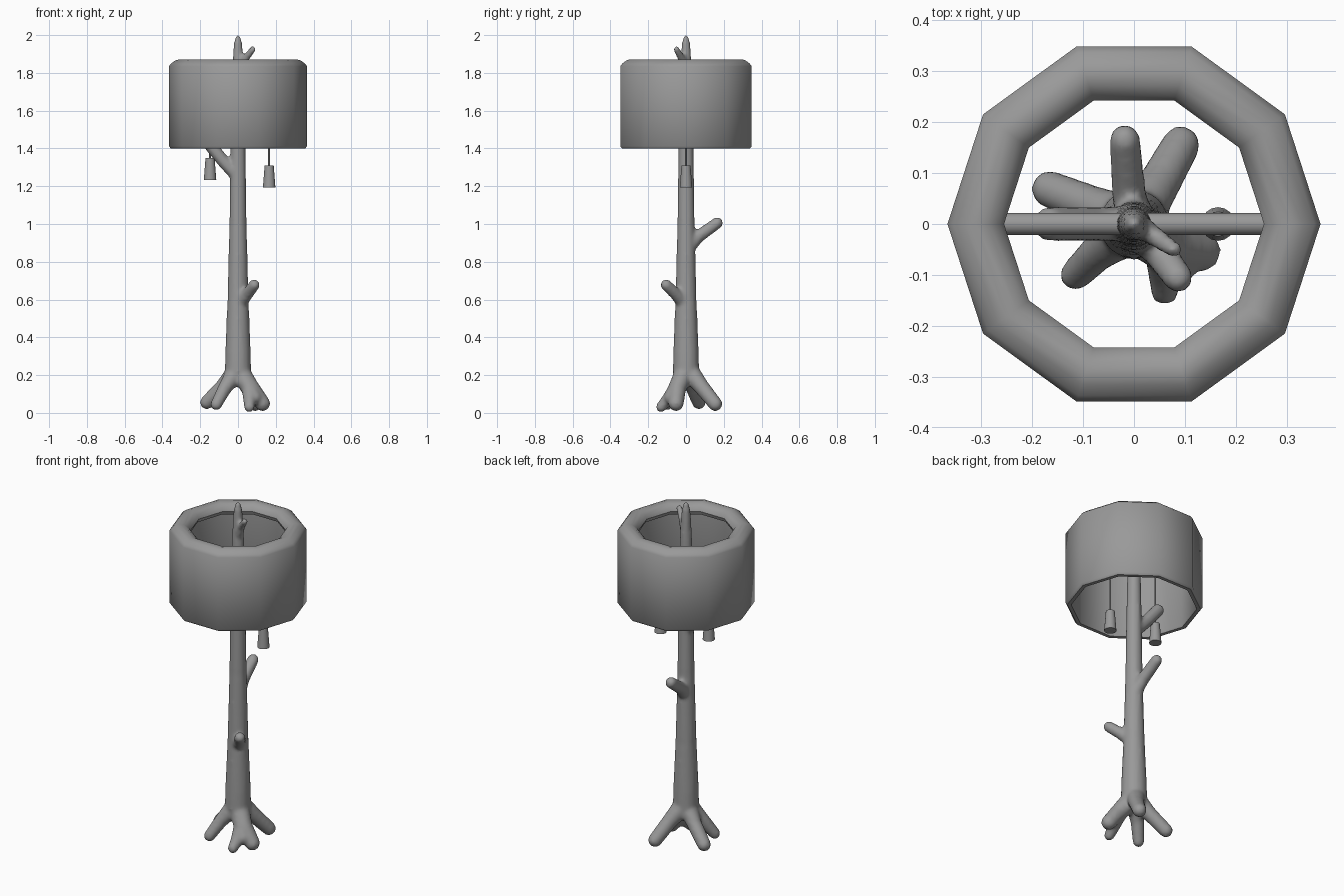
import bpy, bmesh, math
from mathutils import Vector, Matrix

old = bpy.data.objects.get("Cube")
if old:
    bpy.data.objects.remove(old, do_unlink=True)

grey = bpy.data.materials.new("plain_grey")
grey.use_nodes = True
COLOUR = (0.32, 0.32, 0.32, 1)
grey.diffuse_color = COLOUR
grey.node_tree.nodes["Principled BSDF"].inputs["Base Color"].default_value = COLOUR


def finish(bm, name, angle):
    """Turn a bmesh into a smooth-shaded object with sharp creases."""
    bmesh.ops.recalc_face_normals(bm, faces=bm.faces)
    mesh = bpy.data.meshes.new(name)
    bm.to_mesh(mesh)
    bm.free()
    mesh.materials.append(grey)
    obj = bpy.data.objects.new(name, mesh)
    bpy.context.collection.objects.link(obj)
    bpy.ops.object.select_all(action='DESELECT')
    obj.select_set(True)
    bpy.context.view_layer.objects.active = obj
    bpy.ops.object.shade_smooth_by_angle(angle=math.radians(angle))
    return obj


def add_cone(bm, a, b, ra, rb, sides):
    """Closed tapered cylinder from point a to point b."""
    a, b = Vector(a), Vector(b)
    turn = (b - a).to_track_quat('Z', 'Y').to_matrix().to_4x4()
    bmesh.ops.create_cone(bm, cap_ends=True, segments=sides, radius1=ra, radius2=rb,
                          depth=(b - a).length,
                          matrix=Matrix.Translation((a + b) / 2) @ turn)


def add_limb(bm, points):
    """Rounded limb through (x, y, z, radius) points."""
    for x, y, z, r in points:
        bmesh.ops.create_uvsphere(bm, u_segments=16, v_segments=10, radius=r,
                                  matrix=Matrix.Translation((x, y, z)))
    for p, q in zip(points, points[1:]):
        add_cone(bm, p[:3], q[:3], p[3], q[3], 16)


# Tree trunk, with its branches and roots blended into one skin
trunk = [(0, 0, .22, .07), (0, 0, .32, .068), (0, 0, .6, .056), (0, 0, 1.0, .046),
         (0, 0, 1.4, .04), (0, 0, 1.75, .034), (0, 0, 1.9, .027),
         (0, 0, 1.96, .022), (0, 0, 1.988, .014)]
branches = [
    [(0, 0, .57, .04), (.05, -.055, .63, .032), (.086, -.105, .677, .03)],
    [(0, .01, .87, .036), (-.01, .06, .93, .034), (-.018, .165, 1.005, .031)],
    [(0, 0, 1.25, .036), (-.08, 0, 1.335, .034), (-.165, 0, 1.44, .034)],
    [(0, 0, 1.78, .024), (.035, -.02, 1.87, .021), (.078, -.05, 1.925, .017)],
]
roots = [
    [(0, .01, .23, .055), (.05, .08, .14, .042), (.092, .155, .047, .038)],
    [(0, 0, .23, .055), (-.08, .035, .14, .04), (-.165, .068, .056, .037)],
    [(0, 0, .23, .055), (-.07, -.055, .13, .037), (-.115, -.1, .045, .031)],
    [(0, 0, .23, .055), (.07, -.045, .13, .046), (.13, -.053, .05, .041)],
    [(.06, -.05, .13, .042), (.062, -.1, .065, .034), (.06, -.132, .031, .028)],
    [(0, 0, .23, .055), (.09, -.08, .08, .036)],
]
bm = bmesh.new()
for limb in [trunk] + branches + roots:
    add_limb(bm, limb)
tree = finish(bm, "tree_trunk", 60)
remesh = tree.modifiers.new("blend", 'REMESH')
remesh.mode = 'VOXEL'
remesh.voxel_size = .01
remesh.use_smooth_shade = True
smooth = tree.modifiers.new("soften", 'SMOOTH')
smooth.factor = .5
smooth.iterations = 5

# Ten-sided hollow drum shade with a rolled top rim
profile = [(.335, 1.40), (.356, 1.40), (.366, 1.412), (.366, 1.835), (.354, 1.85),
           (.332, 1.866), (.31, 1.872), (.285, 1.866), (.264, 1.85), (.255, 1.83),
           (.262, 1.81), (.29, 1.797), (.33, 1.79), (.33, 1.412)]
SIDES = 10
bm = bmesh.new()
rings = []
for i in range(SIDES):
    a = math.tau * i / SIDES
    rings.append([bm.verts.new((r * math.cos(a), r * math.sin(a), z)) for r, z in profile])
for i in range(SIDES):
    here, there = rings[i], rings[(i + 1) % SIDES]
    for j in range(len(profile)):
        k = (j + 1) % len(profile)
        bm.faces.new((here[j], there[j], there[k], here[k]))
finish(bm, "lamp_shade", 40)

# Crossbar holding the shade
BAR_Z = 1.68
bm = bmesh.new()
add_cone(bm, (-.325, 0, BAR_Z), (.325, 0, BAR_Z), .022, .022, 16)
finish(bm, "crossbar", 40)

# Pull cords with tapered handles
for side, x, top in (("right", -.148, 1.35), ("left", .165, 1.31)):
    bm = bmesh.new()
    add_cone(bm, (x, 0, top - .01), (x, 0, BAR_Z), .005, .005, 8)
    finish(bm, side + "_pull_cord", 40)
    bm = bmesh.new()
    add_cone(bm, (x, 0, top - .117), (x, 0, top), .033, .024, 16)
    finish(bm, side + "_pull_handle", 40)
